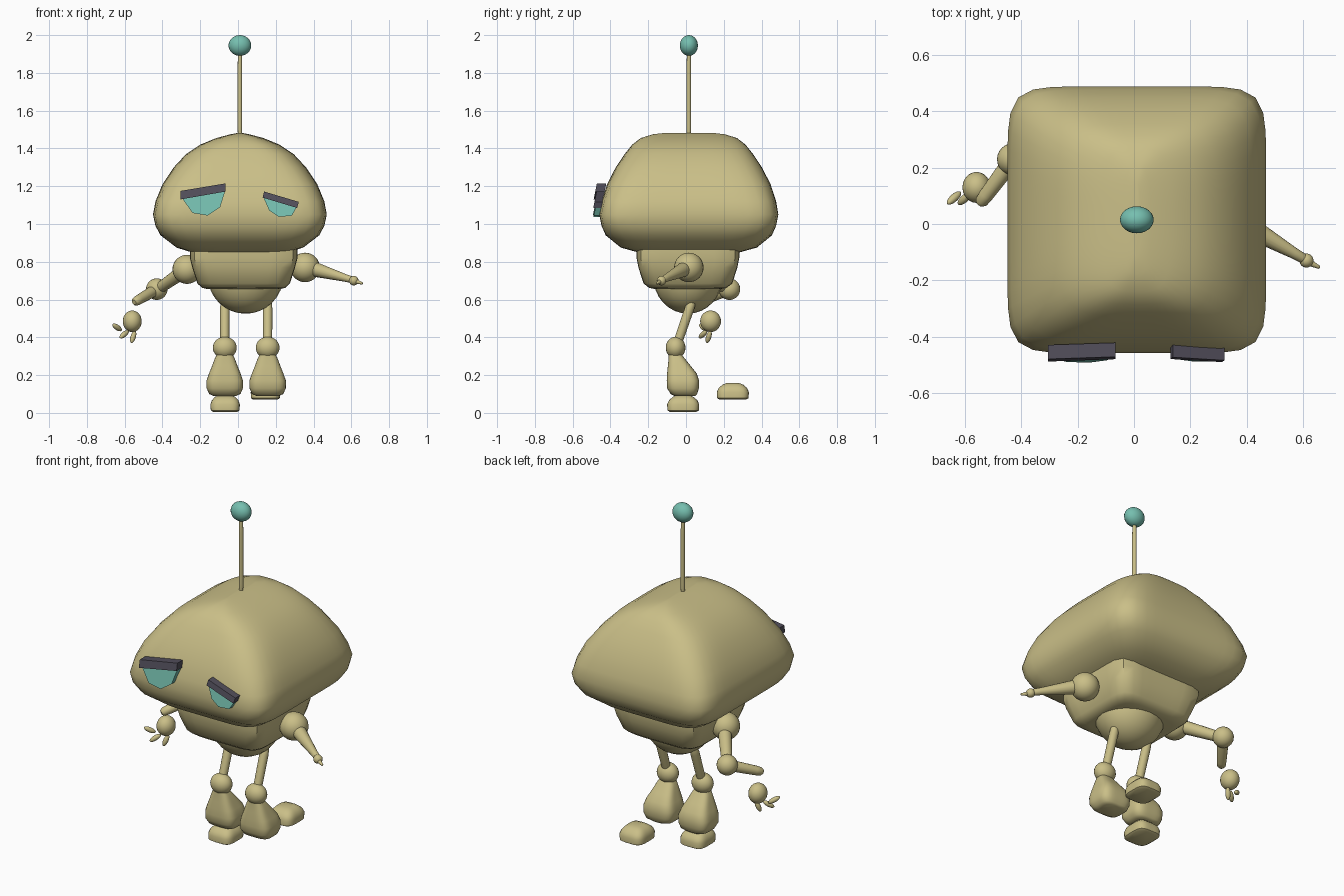
import bpy
import bmesh
from math import cos, sin, pi, radians
from mathutils import Vector, Matrix

if "Cube" in bpy.data.objects:
    bpy.data.objects.remove(bpy.data.objects["Cube"])

parts = []


def material(name, r, g, b):
    mat = bpy.data.materials.new(name)
    mat.use_nodes = True
    mat.diffuse_color = (r, g, b, 1)
    mat.node_tree.nodes["Principled BSDF"].inputs["Base Color"].default_value = (r, g, b, 1)
    return mat


khaki = material("khaki shell", .59, .52, .245)
teal = material("teal glow", .18, .52, .43)
charcoal = material("charcoal lid", .085, .078, .105)


def finish(name, bm, mat, matrix=None):
    bmesh.ops.recalc_face_normals(bm, faces=bm.faces)
    if matrix:
        bm.transform(matrix)
    mesh = bpy.data.meshes.new(name)
    bm.to_mesh(mesh)
    bm.free()
    mesh.materials.append(mat)
    obj = bpy.data.objects.new(name, mesh)
    bpy.context.collection.objects.link(obj)
    parts.append(obj)
    return obj


def loft(name, sections, center=(0, 0), mat=khaki, steps=40, matrix=None):
    """Stack superellipse rings: (z, x radius, y radius, squareness, y shift)."""
    bm = bmesh.new()
    rings = []
    for z, rx, ry, n, shift in sections:
        ring = []
        for i in range(steps):
            c, s = cos(2 * pi * i / steps), sin(2 * pi * i / steps)
            r = (abs(c) ** n + abs(s) ** n) ** (-1 / n)
            ring.append(bm.verts.new((center[0] + rx * r * c, center[1] + shift + ry * r * s, z)))
        rings.append(ring)
    for low, high in zip(rings, rings[1:]):
        for i in range(steps):
            j = (i + 1) % steps
            bm.faces.new((low[i], low[j], high[j], high[i]))
    bm.faces.new(rings[0][::-1])
    bm.faces.new(rings[-1])
    return finish(name, bm, mat, matrix)


def ball(name, pos, radii, mat=khaki):
    if not isinstance(radii, tuple):
        radii = (radii,) * 3
    bm = bmesh.new()
    bmesh.ops.create_uvsphere(bm, u_segments=24, v_segments=16, radius=1)
    return finish(name, bm, mat, Matrix.Translation(pos) @ Matrix.Diagonal((*radii, 1)))


def rod(name, start, end, r1, r2):
    """Tapered limb with softened ends."""
    a, b = Vector(start), Vector(end)
    length = (b - a).length
    matrix = Matrix.Translation(a) @ (b - a).to_track_quat('Z', 'Y').to_matrix().to_4x4()
    profile = [(0, .5 * r1), (.07, .9 * r1), (.2, r1), (.8, r2), (.94, .9 * r2), (1, .5 * r2)]
    return loft(name, [(t * length, r, r, 2, 0) for t, r in profile], steps=16, matrix=matrix)


def plate(name, outline, y_front, y_back, mat, lean=.2, pivot=1.15):
    """Prism from an x-z outline, leaning with the face."""
    bm = bmesh.new()
    layers = [[bm.verts.new((x, y + lean * (z - pivot), z)) for x, z in outline]
              for y in (y_front, y_back)]
    bm.faces.new(layers[0])
    bm.faces.new(layers[1][::-1])
    for i in range(len(outline)):
        j = (i + 1) % len(outline)
        bm.faces.new((layers[0][i], layers[0][j], layers[1][j], layers[1][i]))
    return finish(name, bm, mat)


# Head: a square cushion with a narrow ridge on top
loft("head", [
    (.83, .10, .15, 4, 0), (.842, .23, .24, 5, 0), (.875, .335, .36, 6, 0),
    (.94, .42, .44, 7, 0), (.99, .447, .462, 8, 0), (1.05, .46, .474, 8, 0),
    (1.12, .447, .462, 7, 0), (1.21, .41, .433, 6, 0), (1.3, .35, .387, 5, 0),
    (1.37, .285, .34, 4.5, 0), (1.42, .21, .30, 4, 0), (1.455, .125, .255, 3.5, 0),
    (1.475, .05, .19, 3, 0), (1.482, .012, .13, 2.5, 0)], (.01, .015), steps=64)

# Antenna
rod("antenna", (.01, .015, 1.42), (.01, .015, 1.92), .012, .012)
ball("antenna_tip", (.01, .015, 1.945), (.06, .048, .055), teal)

# Eyes and heavy lids
plate("right_lid", [(-.305, 1.13), (-.065, 1.172), (-.065, 1.215), (-.305, 1.175)],
      -.485, -.435, charcoal)
plate("right_eye", [(-.295, 1.135), (-.24, 1.058), (-.16, 1.045), (-.095, 1.088), (-.068, 1.175)],
      -.472, -.43, teal)
plate("left_lid", [(.13, 1.14), (.313, 1.085), (.322, 1.117), (.138, 1.172)],
      -.478, -.435, charcoal)
plate("left_eye", [(.135, 1.14), (.165, 1.072), (.215, 1.038), (.285, 1.044), (.31, 1.088)],
      -.467, -.425, teal)

# Torso and hips
loft("torso", [
    (.655, .19, .17, 5, 0), (.662, .22, .205, 6, 0), (.685, .245, .235, 7, 0),
    (.77, .272, .262, 8, 0), (.82, .285, .272, 8, 0), (.88, .285, .272, 8, 0)], (.03, .01))
ball("hips", (.04, .01, .725), (.2, .185, .2))

# Outstretched left arm
ball("left_shoulder", (.355, .015, .77), .078)
rod("left_arm", (.37, .01, .77), (.62, -.133, .7), .038, .02)
ball("left_hand", (.613, -.13, .7), .025)
rod("left_finger", (.62, -.135, .697), (.66, -.155, .685), .012, .007)

# Bent right arm with a floating hand
ball("right_shoulder", (-.27, .015, .76), .077)
rod("right_upper_arm", (-.28, .04, .755), (-.43, .23, .65), .036, .03)
ball("right_elbow", (-.43, .23, .655), .057)
rod("right_forearm", (-.43, .23, .655), (-.55, .07, .585), .03, .026)
ball("right_hand", (-.56, .13, .485), (.05, .055, .057))
for i, (start, end) in enumerate([
        ((-.615, .115, .435), (-.665, .07, .47)),
        ((-.58, .11, .435), (-.625, .07, .397)),
        ((-.545, .13, .435), (-.565, .11, .37))]):
    mid = (Vector(start) + Vector(end)) / 2
    finger = ball(f"right_finger_{i + 1}", (0, 0, 0), (.014, .014, .035))
    turn = (Vector(end) - Vector(start)).to_track_quat('Z', 'Y').to_matrix().to_4x4()
    finger.data.transform(Matrix.Translation(mid) @ turn)

# Legs; the left foot has come loose behind
for side, x, foot_x, foot_y, foot_z in (("right", -.07, -.068, -.015, .005),
                                        ("left", .157, .145, .248, .07)):
    rod(f"{side}_thigh", (x, .035, .6), (x, -.055, .34), .025, .024)
    ball(f"{side}_knee", (x, -.055, .345), (.063, .052, .058))
    loft(f"{side}_shin", [
        (.09, .06, .055, 3, .01), (.1, .083, .07, 4, .005), (.13, .096, .084, 4, 0),
        (.17, .097, .086, 4, 0), (.21, .083, .078, 4, -.006), (.25, .067, .06, 3.5, -.02),
        (.29, .052, .042, 3, -.034), (.32, .035, .03, 2.5, -.045)], (x, -.016))
    loft(f"{side}_foot", [
        (foot_z + h, rx, ry, n, 0) for h, rx, ry, n in (
            (0, .064, .07, 4), (.008, .076, .083, 4), (.04, .078, .085, 4), (.062, .07, .075, 4),
            (.08, .054, .054, 3.5), (.089, .03, .03, 3))], (foot_x, foot_y))

# Smooth shading with crisp edges kept
bpy.ops.object.select_all(action='DESELECT')
for obj in parts:
    obj.select_set(True)
bpy.context.view_layer.objects.active = parts[0]
bpy.ops.object.shade_smooth_by_angle(angle=radians(45))
